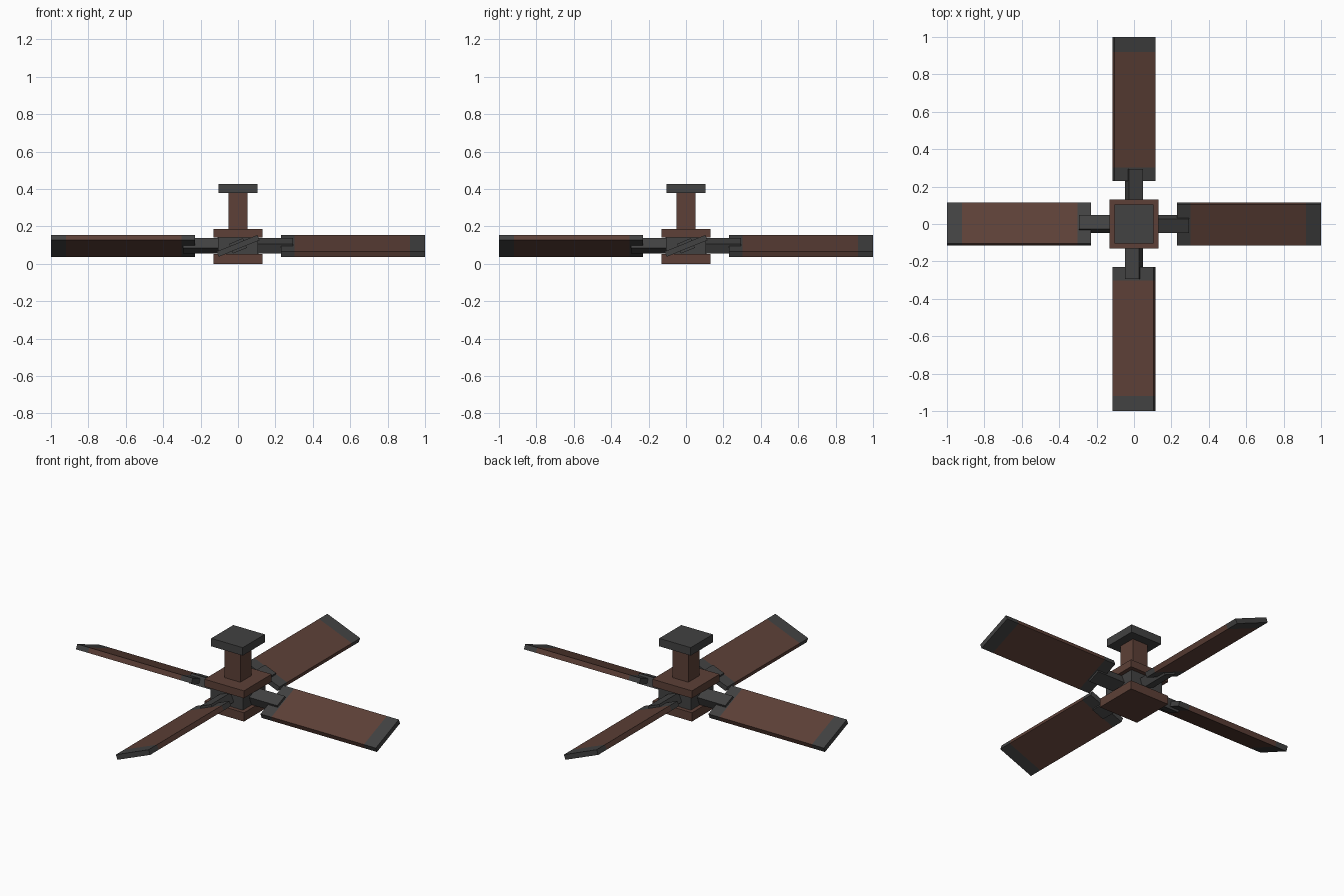
import bpy, bmesh, math
from mathutils import Matrix

cube = bpy.data.objects.get("Cube")
if cube:
    bpy.data.objects.remove(cube, do_unlink=True)


def make_material(name, rgb):
    m = bpy.data.materials.new(name)
    m.use_nodes = True
    m.diffuse_color = (*rgb, 1)
    bsdf = m.node_tree.nodes["Principled BSDF"]
    bsdf.inputs["Base Color"].default_value = (*rgb, 1)
    bsdf.inputs["Roughness"].default_value = 0.8
    return m


BROWN = make_material("dark brown wood", (0.109, 0.051, 0.038))
GREY = make_material("charcoal grey metal", (0.054, 0.054, 0.054))


def box(name, size, centre, materials, cuts=(), matrix=None):
    """Box, optionally cut across x; faces outside the cuts use the second material."""
    bm = bmesh.new()
    bmesh.ops.create_cube(bm, size=1)
    bmesh.ops.scale(bm, vec=size, verts=bm.verts)
    bmesh.ops.translate(bm, vec=centre, verts=bm.verts)
    for x in cuts:
        bmesh.ops.bisect_plane(bm, geom=bm.verts[:] + bm.edges[:] + bm.faces[:],
                               plane_co=(x, 0, 0), plane_no=(1, 0, 0))
    if cuts:
        for f in bm.faces:
            x = f.calc_center_median().x
            f.material_index = 0 if cuts[0] < x < cuts[1] else 1
    me = bpy.data.meshes.new(name)
    bm.to_mesh(me)
    bm.free()
    for m in materials:
        me.materials.append(m)
    ob = bpy.data.objects.new(name, me)
    if matrix:
        ob.matrix_world = matrix
    bpy.context.collection.objects.link(ob)
    return ob


# Central column: name, half width, bottom, top, material
for name, half, z0, z1, mat in (
    ("hub_bottom_plate", 0.132, 0.0, 0.053, BROWN),
    ("motor_core", 0.108, 0.053, 0.14, GREY),
    ("hub_top_plate", 0.132, 0.14, 0.185, BROWN),
    ("down_rod", 0.052, 0.185, 0.38, BROWN),
    ("ceiling_mount", 0.105, 0.38, 0.428, GREY),
):
    box(name, (2 * half, 2 * half, z1 - z0), (0, 0, (z0 + z1) / 2), [mat])

# Four pitched blades with grey ends, each on a bracket
pitch = Matrix.Rotation(math.radians(22), 4, 'X')
for i, side in enumerate(("left", "back", "right", "front")):
    place = (Matrix.Translation((0, 0, 0.096))
             @ Matrix.Rotation(i * math.pi / 2, 4, 'Z') @ pitch)
    box(side + "_blade", (0.77, 0.236, 0.03), (0.615, 0, 0), [BROWN, GREY],
        cuts=(0.303, 0.92), matrix=place)
    box(side + "_blade_bracket", (0.215, 0.08, 0.056), (0.1875, 0, 0), [GREY],
        matrix=place)
